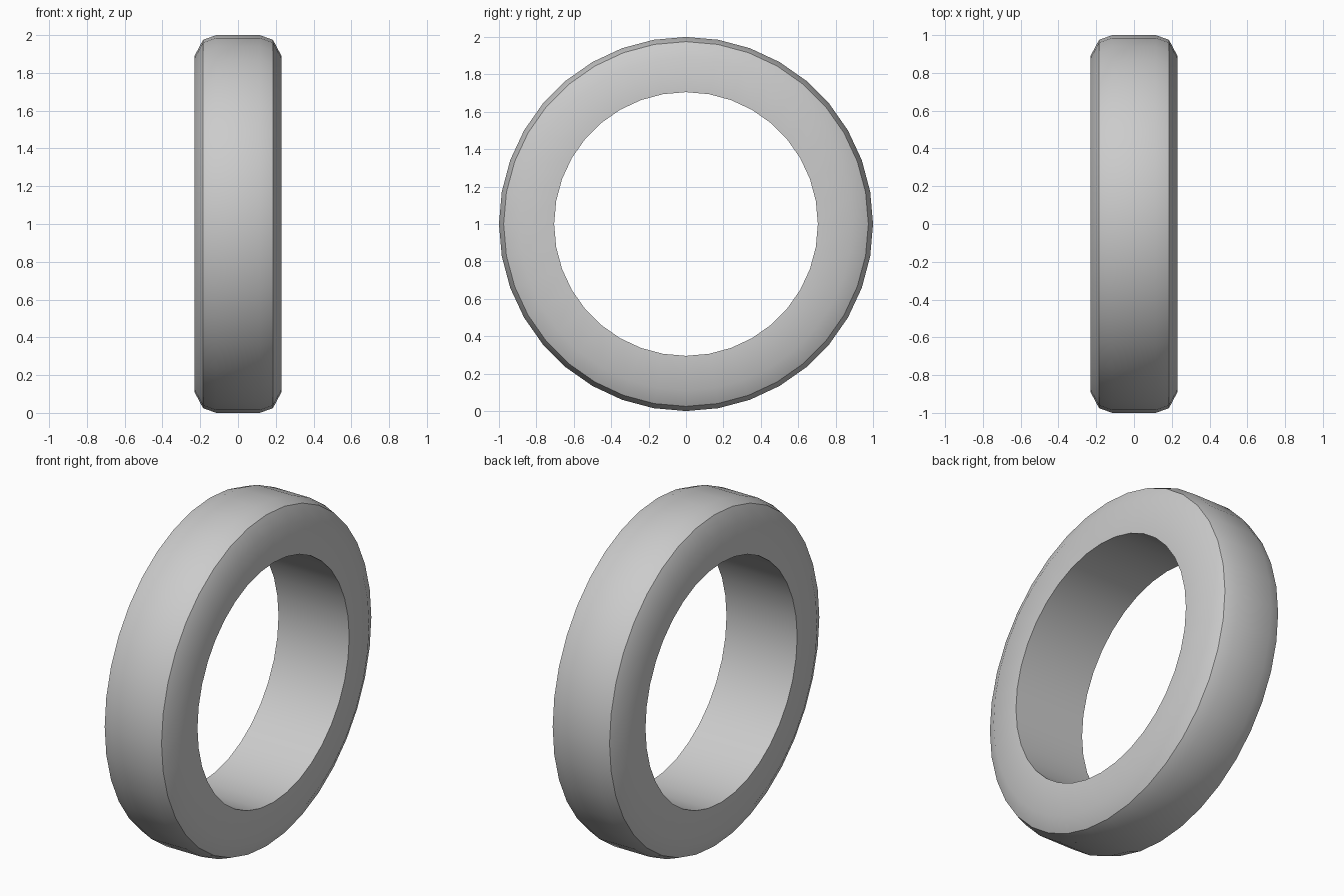
import bpy, bmesh
from math import sin, cos, radians, tau

if "Cube" in bpy.data.objects:
    bpy.data.objects.remove(bpy.data.objects["Cube"])

SIDES = 36
# Tyre cross-section as (x, radius), right half mirrored to the left
half = [(0.115, 1.0), (0.185, 0.975), (0.23, 0.89), (0.23, 0.705)]
profile = half + [(-x, r) for x, r in reversed(half)]

# Sweep the section around the x axis
bm = bmesh.new()
rings = []
for i in range(SIDES):
    a = tau * i / SIDES
    rings.append([bm.verts.new((x, r * sin(a), 1 + r * cos(a))) for x, r in profile])
n = len(profile)
for i in range(SIDES):
    a, b = rings[i], rings[(i + 1) % SIDES]
    for j in range(n):
        k = (j + 1) % n
        bm.faces.new((a[j], a[k], b[k], b[j]))
bmesh.ops.recalc_face_normals(bm, faces=bm.faces)

mesh = bpy.data.meshes.new("tyre")
bm.to_mesh(mesh)
bm.free()
tyre = bpy.data.objects.new("tyre", mesh)
bpy.context.collection.objects.link(tyre)

# Smooth tread and sidewalls, sharp shoulder and bore edges
bpy.context.view_layer.objects.active = tyre
tyre.select_set(True)
bpy.ops.object.shade_smooth_by_angle(angle=radians(35))
